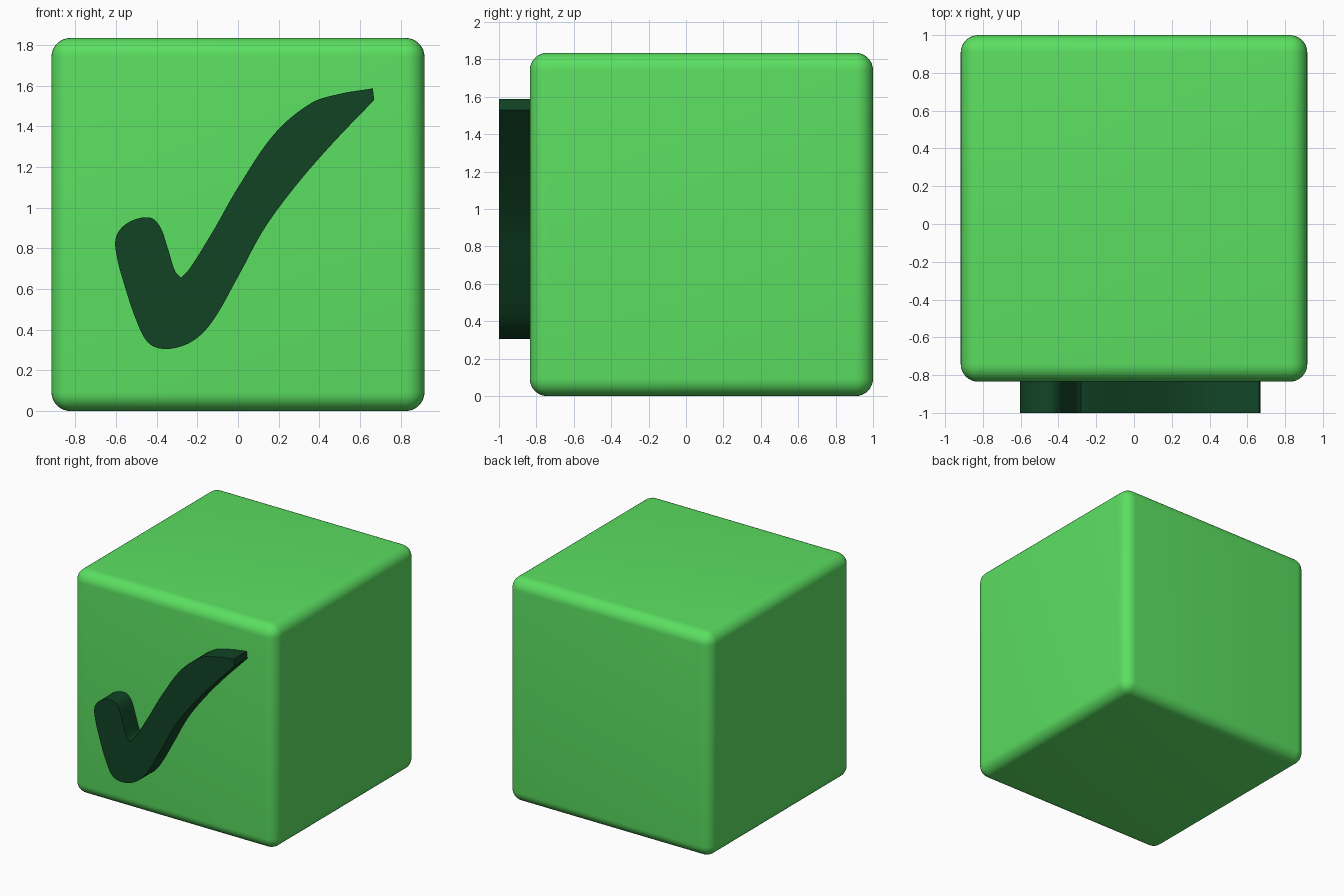
import bpy, bmesh
from mathutils import Vector
from mathutils.geometry import interpolate_bezier

if "Cube" in bpy.data.objects:
    bpy.data.objects.remove(bpy.data.objects["Cube"])


def material(name, rgb):
    m = bpy.data.materials.new(name)
    m.diffuse_color = (*rgb, 1)
    m.use_nodes = True
    m.node_tree.nodes["Principled BSDF"].inputs["Base Color"].default_value = m.diffuse_color
    return m


def finish(name, bm, mat):
    bmesh.ops.recalc_face_normals(bm, faces=bm.faces)
    me = bpy.data.meshes.new(name)
    bm.to_mesh(me)
    bm.free()
    ob = bpy.data.objects.new(name, me)
    bpy.context.collection.objects.link(ob)
    me.materials.append(mat)
    bpy.ops.object.select_all(action='DESELECT')
    ob.select_set(True)
    bpy.context.view_layer.objects.active = ob
    bpy.ops.object.shade_smooth_by_angle(angle=0.6)
    return ob


def smooth_run(points, steps=8):
    """Smooth curve through points, sharp only at the two ends."""
    p = [Vector((x, 0, z)) for x, z in points]
    n = len(p)
    tan = [(p[min(i + 1, n - 1)] - p[max(i - 1, 0)]).normalized() for i in range(n)]
    out = []
    for i in range(n - 1):
        h = (p[i + 1] - p[i]).length / 3
        seg = interpolate_bezier(p[i], p[i] + tan[i] * h,
                                 p[i + 1] - tan[i + 1] * h, p[i + 1], steps + 1)
        out += seg[:-1]
    return out


green = material("bright green", (0.105, 0.74, 0.12))
dark = material("dark green", (0.0056, 0.0578, 0.0185))

# Rounded cube
S = 1.835
bm = bmesh.new()
bmesh.ops.create_cube(bm, size=S)
bmesh.ops.translate(bm, verts=bm.verts, vec=(0, 1 - S / 2, S / 2))
bmesh.ops.bevel(bm, geom=bm.edges[:], offset=0.093, segments=8, profile=0.5,
                affect='EDGES')
finish("rounded_cube", bm, green)

# Raised tick on the front: upper edge, then tip and lower edge back to the notch
upper = [(-0.28, 0.655), (-0.235, 0.705), (-0.12, 0.89), (0.0, 1.10), (0.18, 1.365),
         (0.36, 1.515), (0.50, 1.56), (0.663, 1.587)]
lower = [(0.67, 1.53), (0.45, 1.30), (0.27, 1.09), (0.125, 0.89), (0.0, 0.66),
         (-0.13, 0.435), (-0.23, 0.34), (-0.35, 0.305), (-0.435, 0.33), (-0.49, 0.42),
         (-0.556, 0.61), (-0.60, 0.78), (-0.597, 0.865), (-0.535, 0.93),
         (-0.435, 0.952), (-0.385, 0.91), (-0.345, 0.80), (-0.31, 0.69), (-0.28, 0.655)]
outline = smooth_run(upper) + [Vector((0.663, 0, 1.587))] + smooth_run(lower)
bm = bmesh.new()
face = bm.faces.new([bm.verts.new((v.x, -1.0, v.z)) for v in outline])
ext = bmesh.ops.extrude_face_region(bm, geom=[face], use_keep_orig=True)
bmesh.ops.translate(bm, vec=(0, 0.18, 0),
                    verts=[g for g in ext["geom"] if isinstance(g, bmesh.types.BMVert)])
finish("check_mark", bm, dark)
